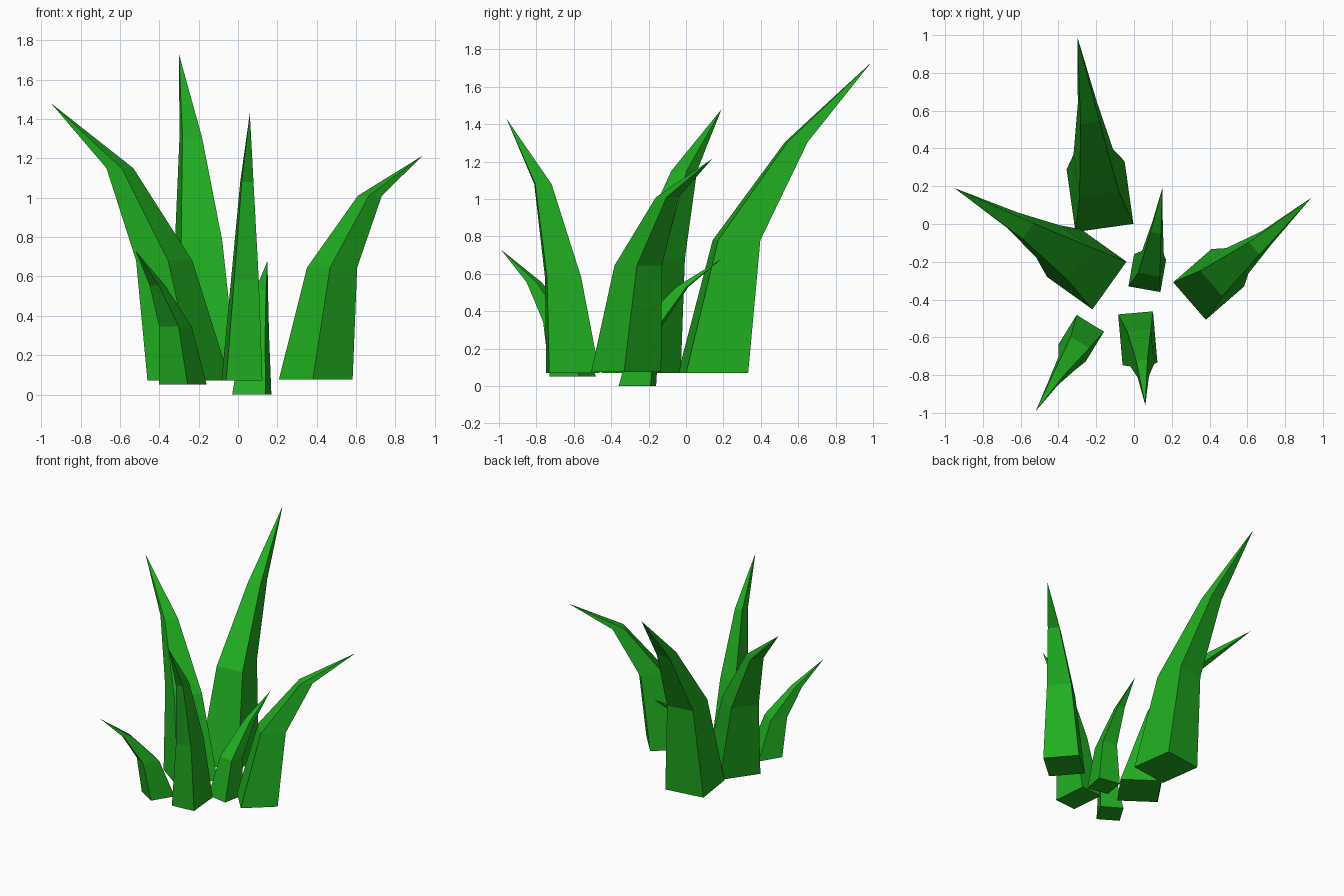
import bpy, bmesh
from math import radians
from mathutils import Matrix, Vector

if "Cube" in bpy.data.objects:
    bpy.data.objects.remove(bpy.data.objects["Cube"])

green = bpy.data.materials.new("grass_green")
green.diffuse_color = (0.015, 0.42, 0.015, 1)
green.use_nodes = True
green.node_tree.nodes["Principled BSDF"].inputs["Base Color"].default_value = green.diffuse_color

SCALES = (1.0, 0.68, 0.325)  # cross-section size at each ring


def blade(name, width, depth, angle, spine):
    """Four-sided blade: three shrinking rings along the spine, then a point."""
    bm = bmesh.new()
    turn = Matrix.Rotation(radians(angle), 3, 'Z')
    rings = []
    for centre, s in zip(spine[:3], SCALES):
        rings.append([bm.verts.new(Vector(centre) + turn @ Vector((x * width * s / 2, y * depth * s / 2, 0)))
                      for x, y in ((-1, -1), (1, -1), (1, 1), (-1, 1))])
    tip = bm.verts.new(spine[3])
    bm.faces.new(rings[0][::-1])
    for i in range(4):
        j = (i + 1) % 4
        for low, high in zip(rings, rings[1:]):
            bm.faces.new((low[i], low[j], high[j], high[i]))
        bm.faces.new((rings[2][i], rings[2][j], tip))
    bmesh.ops.recalc_face_normals(bm, faces=bm.faces)
    mesh = bpy.data.meshes.new(name)
    bm.to_mesh(mesh)
    bm.free()
    mesh.materials.append(green)
    bpy.context.collection.objects.link(bpy.data.objects.new(name, mesh))


# Tall blades
blade("back_blade", 0.31, 0.335, 8,
      [(-0.18, 0.145, 0.07), (-0.20, 0.27, 0.78), (-0.24, 0.59, 1.305), (-0.30, 0.99, 1.73)])
blade("left_blade", 0.31, 0.295, 54.5,
      [(-0.25, -0.24, 0.07), (-0.375, -0.15, 0.68), (-0.60, -0.01, 1.15), (-0.95, 0.19, 1.48)])
blade("right_blade", 0.263, 0.268, -49,
      [(0.395, -0.32, 0.075), (0.478, -0.255, 0.645), (0.67, -0.10, 1.01), (0.94, 0.14, 1.215)])
blade("front_blade", 0.185, 0.27, 5,
      [(0.02, -0.605, 0.07), (0.035, -0.657, 0.58), (0.045, -0.765, 1.08), (0.06, -0.96, 1.43)])

# Short blades
blade("front_left_short_blade", 0.17, 0.186, -31.5,
      [(-0.28, -0.605, 0.05), (-0.318, -0.68, 0.345), (-0.41, -0.812, 0.555), (-0.52, -0.99, 0.73)])
blade("middle_short_blade", 0.172, 0.173, -10,
      [(0.07, -0.26, 0.0), (0.09, -0.21, 0.30), (0.12, -0.02, 0.53), (0.15, 0.19, 0.68)])
